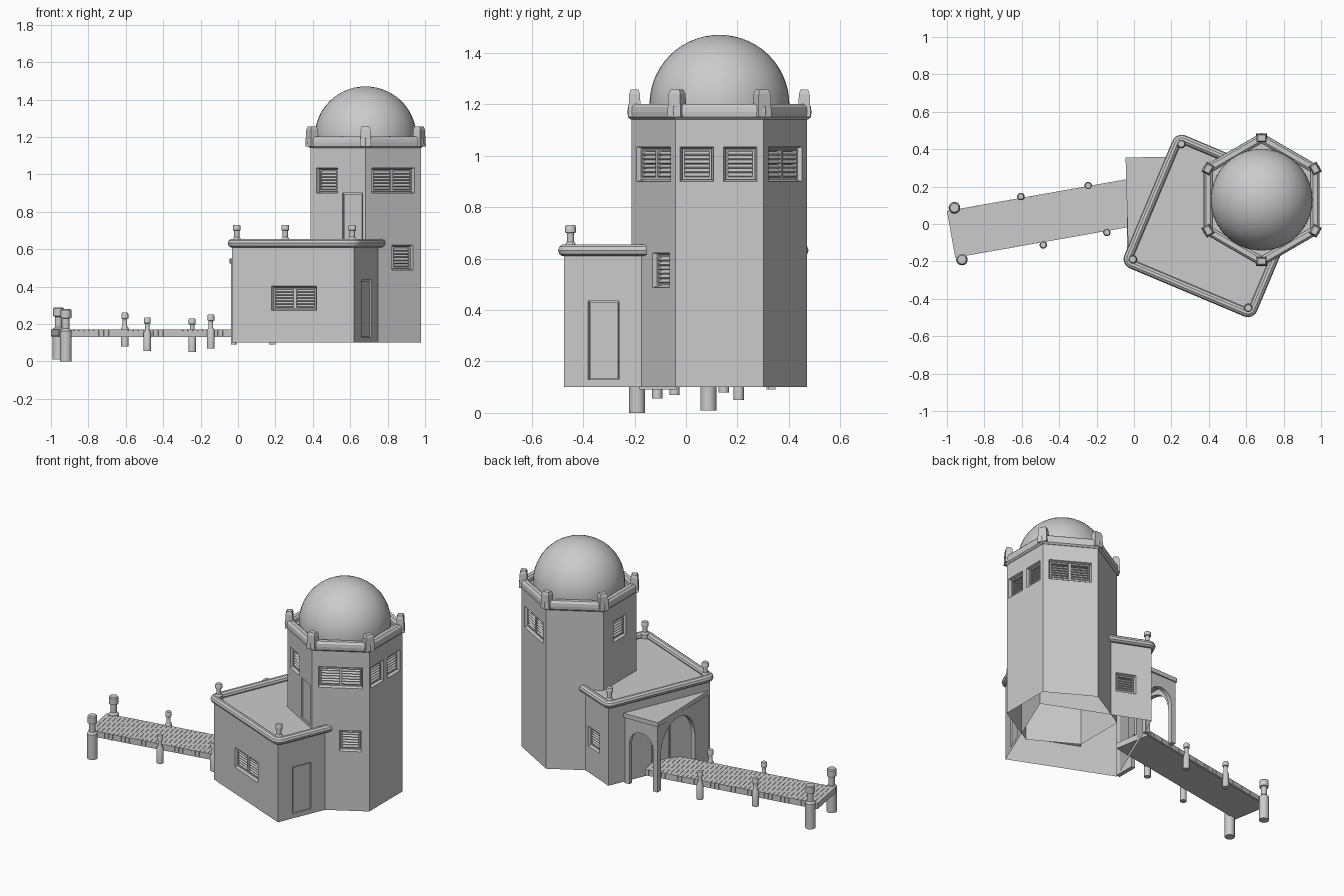
import bpy, bmesh
from math import sin, cos, pi, radians, atan2
from mathutils import Matrix, Vector

if "Cube" in bpy.data.objects:
    bpy.data.objects.remove(bpy.data.objects["Cube"])


def finish(name, bm, smooth=False):
    bmesh.ops.recalc_face_normals(bm, faces=bm.faces)
    me = bpy.data.meshes.new(name)
    bm.to_mesh(me)
    bm.free()
    ob = bpy.data.objects.new(name, me)
    bpy.context.collection.objects.link(ob)
    if smooth:
        bpy.ops.object.select_all(action='DESELECT')
        ob.select_set(True)
        bpy.context.view_layer.objects.active = ob
        bpy.ops.object.shade_smooth_by_angle(angle=radians(35))
    return ob


def box(bm, M, x0, x1, y0, y1, z0, z1, t=0.0):
    """Box in frame M; its far (y1) end shrinks by t in x and z."""
    def ring(y, s):
        return [bm.verts.new(M @ Vector(p)) for p in
                ((x0 + s, y, z0 + s), (x1 - s, y, z0 + s), (x1 - s, y, z1 - s), (x0 + s, y, z1 - s))]
    a, b = ring(y0, 0), ring(y1, t)
    bm.faces.new(a)
    bm.faces.new(b[::-1])
    for i in range(4):
        j = (i + 1) % 4
        bm.faces.new((a[j], a[i], b[i], b[j]))


def prism(bm, pts, vec):
    """Extrude a closed 3D outline along vec."""
    f = bm.faces.new([bm.verts.new(p) for p in pts])
    r = bmesh.ops.extrude_face_region(bm, geom=[f])
    bmesh.ops.translate(bm, vec=vec, verts=[v for v in r['geom'] if isinstance(v, bmesh.types.BMVert)])


def lathe(bm, profile, centre, segs=20, start=0.0, closed=False):
    """Revolve (radius, z) points around a vertical axis."""
    rings = []
    for r, z in profile:
        n = 1 if r < 1e-5 else segs
        rings.append([bm.verts.new((centre[0] + r * cos(start + 2 * pi * i / segs),
                                    centre[1] + r * sin(start + 2 * pi * i / segs), z)) for i in range(n)])
    for a, b in zip(rings, rings[1:] + (rings[:1] if closed else [])):
        for i in range(segs):
            j = (i + 1) % segs
            q = [a[i % len(a)], a[j % len(a)], b[j % len(b)], b[i % len(b)]]
            q = list(dict.fromkeys(q))
            if len(q) > 2:
                bm.faces.new(q)


def wall_frame(p, q):
    """x runs along the wall p->q, -y faces outward."""
    return Matrix.Translation((p[0], p[1], 0)) @ Matrix.Rotation(atan2(q[1] - p[1], q[0] - p[0]), 4, 'Z')


def window(cut, bm, M, u, z, w=0.13, h=0.135, panels=1):
    """Splayed recess with louvred shutters."""
    box(cut, M, u - w / 2 - .004, u + w / 2 + .004, -.015, .035, z - h / 2 - .004, z + h / 2 + .004, .013)
    pw, b = (w - .018) / panels, .008
    for k in range(panels):
        x0 = u - w / 2 + .009 + k * pw
        x1, z0, z1 = x0 + pw, z - h / 2 + .009, z + h / 2 - .009
        box(bm, M, x0, x0 + b, .014, .036, z0, z1)
        box(bm, M, x1 - b, x1, .014, .036, z0, z1)
        box(bm, M, x0 + b, x1 - b, .014, .036, z0, z0 + b)
        box(bm, M, x0 + b, x1 - b, .014, .036, z1 - b, z1)
        n = 6
        for i in range(n):
            zc = z0 + b + (z1 - z0 - 2 * b) * (i + .5) / n
            S = M @ Matrix.Translation((0, .025, zc)) @ Matrix.Rotation(radians(35), 4, 'X')
            box(bm, S, x0 + b, x1 - b, -.010, .010, -.003, .003)


def door(cut, bm, M, u, z0, z1, w=0.125):
    box(cut, M, u - w / 2, u + w / 2, -.02, .015, z0, z1)
    box(bm, M, u - w / 2 + .006, u + w / 2 - .006, .006, .016, z0 + .003, z1 - .006)


def carved_walls(name, pts, z0, z1, cut):
    """Solid walls with recesses cut in, left open underneath."""
    bm = bmesh.new()
    prism(bm, [(x, y, z0) for x, y in pts], (0, 0, z1 - z0))
    ob, cutter = finish(name, bm), finish(name + "_cutter", cut)
    cutter.hide_render = True
    mod = ob.modifiers.new("recesses", 'BOOLEAN')
    mod.operation, mod.solver, mod.object = 'DIFFERENCE', 'EXACT', cutter
    me = bpy.data.meshes.new_from_object(ob.evaluated_get(bpy.context.evaluated_depsgraph_get()))
    ob.modifiers.clear()
    bpy.data.objects.remove(cutter)
    bm = bmesh.new()
    bm.from_mesh(me)
    low = [f for f in bm.faces if all(v.co.z < z0 + 1e-4 for v in f.verts)]
    bmesh.ops.delete(bm, geom=low, context='FACES')
    bm.to_mesh(ob.data)
    bm.free()


# Hexagonal tower with windows and roof door
C, R = (0.682, 0.13), 0.341
hexa = [(C[0] + R * cos(radians(-90 + 60 * k)), C[1] + R * sin(radians(-90 + 60 * k))) for k in range(6)]
F = [wall_frame(hexa[k], hexa[(k + 1) % 6]) for k in range(6)]
cut, bm = bmesh.new(), bmesh.new()
for face, u, z, w, n in ((0, .17, .967, .262, 2), (0, .228, .555, .13, 1), (1, .083, .967, .13, 1),
                         (1, .252, .967, .13, 1), (2, .17, .967, .262, 2), (4, .17, .967, .13, 1),
                         (5, .104, .967, .13, 1)):
    window(cut, bm, F[face], u, z, w, panels=n)
door(cut, bm, F[5], .26, .64, .90)
finish("tower_shutters_and_door", bm)
carved_walls("tower_walls", hexa, .1, 1.17, cut)

# Tower parapet ring, corner merlons and dome
k = 1 / cos(pi / 6)
bm = bmesh.new()
ring = [(.262, 1.14), (.298, 1.14), (.308, 1.15), (.310, 1.17), (.308, 1.19), (.298, 1.202), (.274, 1.202), (.262, 1.192)]
lathe(bm, [(r * k, z) for r, z in ring], C, 6, -pi / 2, closed=True)
finish("tower_parapet", bm)
bm = bmesh.new()
for i in range(6):
    a = radians(-90 + 60 * i)
    rad, tan = Vector((cos(a), sin(a), 0)), Vector((-sin(a), cos(a), 0))
    M = Matrix((tan, (0, 0, 1), rad)).transposed().to_4x4()
    M = Matrix.Translation((C[0], C[1], 0)) @ M
    box(bm, M, -.03, .03, 1.15, 1.24, .305, .355, .004)
    box(bm, M, -.026, .026, 1.24, 1.257, .309, .351, .006)
finish("tower_merlons", bm)
bm = bmesh.new()
lathe(bm, [(.272, 1.17)] + [(.272 * cos(pi / 2 * i / 14), 1.2 + .27 * sin(pi / 2 * i / 14)) for i in range(14)]
      + [(0, 1.47)], C, 40)
finish("dome", bm, True)

# Square house turned against the tower
A, ang, L = Vector((-.033, -.2)), radians(-22.8), .71
ux, uy = Vector((cos(ang), sin(ang))), Vector((-sin(ang), cos(ang)))
B, D = A + ux * L, A + uy * L
E = B + uy * L
cut, bm = bmesh.new(), bmesh.new()
window(cut, bm, wall_frame(A, B), .36, .337, .26, .13, 2)
window(cut, bm, wall_frame(E, D), L - .163, .337, .125, .13)
door(cut, bm, wall_frame(B, E), .168, .13, .435, .13)
door(cut, bm, wall_frame(D, A), L - .34, .17, .44, .13)
finish("house_shutters_and_doors", bm)
carved_walls("house_walls", [A, B, E, D], .1, .625, cut)

# Rounded house parapet, running from the tower round to the tower
path = [(L + .006, .36)]
for cx, cy, a0 in ((L - .024, .024, 0), (.024, .024, -90), (.024, L - .024, -180)):
    path += [(cx + .03 * cos(radians(a0 - 15 * i)), cy + .03 * sin(radians(a0 - 15 * i))) for i in range(7)]
path += [(.30, L + .006)]
cu = bpy.data.curves.new("parapet_path", 'CURVE')
cu.dimensions, cu.bevel_depth, cu.bevel_resolution = '3D', .024, 3
sp = cu.splines.new('POLY')
sp.points.add(len(path) - 1)
for pt, (x, y) in zip(sp.points, path):
    p = A + ux * x + uy * y
    pt.co = (p.x, p.y, .632, 1)
tmp = bpy.data.objects.new("parapet_path", cu)
bpy.context.collection.objects.link(tmp)
me = bpy.data.meshes.new_from_object(tmp.evaluated_get(bpy.context.evaluated_depsgraph_get()))
bpy.data.objects.remove(tmp)
bm = bmesh.new()
bm.from_mesh(me)
finish("house_parapet", bm, True)


def post(bm, c, z0, z1, r, zn):
    """Bollard: shaft to zn, narrow neck, drum cap."""
    h = (z1 - zn) * .48
    lathe(bm, [(0, z0), (r, z0), (r, zn - .012), (r * .62, zn), (r * .62, z1 - h), (r * .92, z1 - h + .003),
               (r * .92, z1 - .006), (r * .75, z1), (0, z1)], c)


# Finials on the three free house corners
bm = bmesh.new()
for x, y in ((.02, .02), (L - .02, .02), (.02, L - .02)):
    post(bm, A + ux * x + uy * y, .62, .73, .023, .665)
finish("house_finials", bm, True)

# Porch: triangular roof slab on two arched walls
bm = bmesh.new()
prism(bm, [(-.045, .355, .522), (.2, .36, .522), (-.03, -.185, .522)], (0, 0, .028))
finish("porch_roof", bm)


def arch(bm, M, length, a, b, spring, z0=.09, z1=.525):
    c, r = (a + b) / 2, (b - a) / 2
    pts = [(0, z0), (a, z0)] + [(c - r * cos(pi * i / 16), spring + r * sin(pi * i / 16)) for i in range(17)]
    pts += [(b, z0), (length, z0), (length, z1), (0, z1)]
    prism(bm, [M @ Vector((x, 0, z)) for x, z in pts], M.to_3x3() @ Vector((0, .028, 0)))


bm = bmesh.new()
arch(bm, wall_frame((.2, .348), (-.038, .348)), .238, .035, .205, .36)
arch(bm, wall_frame((-.038, .348), (-.038, -.18)), .528, .035, .385, .325)
finish("porch_arches", bm)

# Pier: cross boards over a thin bed
P = Matrix.Translation((-1, .07, 0)) @ Matrix.Rotation(radians(10), 4, 'Z')
bm = bmesh.new()
box(bm, P, .002, 1.13, -.25, -.004, .13, .163)
n = 42
for i in range(n):
    x = 1.13 * i / n
    box(bm, P, x, x + 1.13 / n - .002, -.254, 0, .137, .17)
finish("pier_deck", bm)

# Mooring posts: two large at the end, four small along the sides
bm = bmesh.new()
post(bm, (-.96, .087), .01, .288, .031, .185)
post(bm, (-.92, -.19), 0, .28, .031, .175)
for x, y, z in ((-.605, .147, .08), (-.485, -.112, .055), (-.245, .205, .05), (-.145, -.045, .07)):
    post(bm, (x, y), z, z + .18, .02, z + .11)
finish("pier_posts", bm, True)
